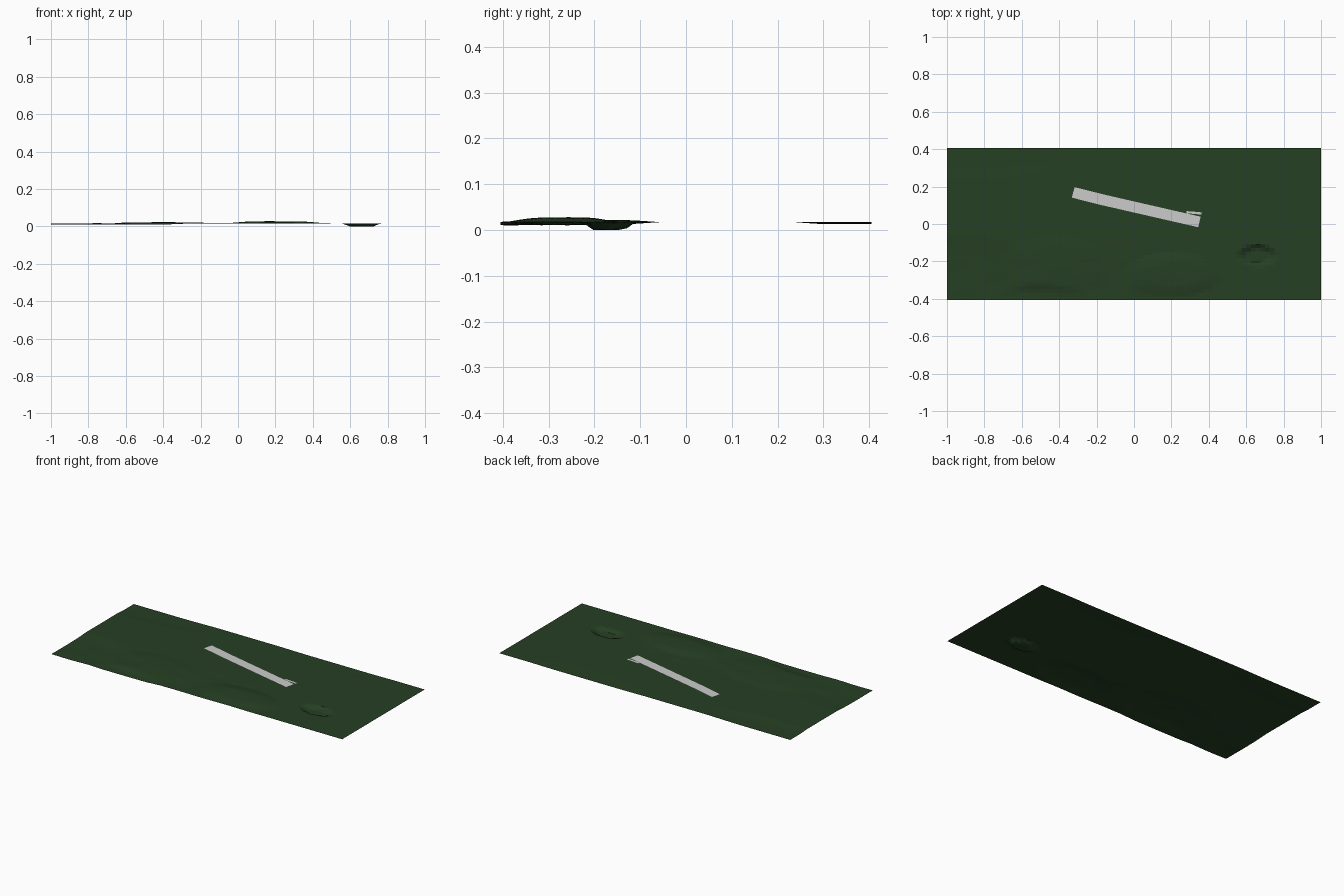
import bpy, bmesh, math
from mathutils import Vector

if "Cube" in bpy.data.objects:
    bpy.data.objects.remove(bpy.data.objects["Cube"])


def material(name, rgb):
    m = bpy.data.materials.new(name)
    m.diffuse_color = (*rgb, 1)
    m.use_nodes = True
    m.node_tree.nodes["Principled BSDF"].inputs["Base Color"].default_value = m.diffuse_color
    return m


def make_object(name, bm, mat=None):
    me = bpy.data.meshes.new(name)
    bm.to_mesh(me)
    bm.free()
    ob = bpy.data.objects.new(name, me)
    bpy.context.collection.objects.link(ob)
    if mat:
        me.materials.append(mat)
    return ob


# Low hills and hollows: centre x, y, radius x, y, height
BUMPS = [
    (0.20, -0.27, 0.26, 0.12, 0.010),
    (-0.42, -0.22, 0.30, 0.16, 0.005),
    (-0.90, -0.28, 0.35, 0.22, -0.006),
    (-0.50, -0.40, 0.25, 0.08, -0.006),
    (-0.85, 0.36, 0.45, 0.12, -0.004),
    (0.40, 0.42, 0.40, 0.12, -0.002),
    (0.66, -0.17, 0.10, 0.055, -0.022),
]


def height(x, y):
    z = 0.017
    for cx, cy, rx, ry, h in BUMPS:
        d = math.hypot((x - cx) / rx, (y - cy) / ry)
        if d < 1:
            z += h * min(1, 1.4 * (1 - d * d))
    # faint ripples on the rough front part only
    rough = min(1, max(0, (-0.06 - y) / 0.15)) * min(1, max(0, (0.5 - x) / 0.2))
    z += 0.0008 * rough * math.sin(17 * x + 5 * y) * math.sin(41 * y - 3 * x)
    return max(z, 0)


# Terrain sheet
bm = bmesh.new()
bmesh.ops.create_grid(bm, x_segments=80, y_segments=44, size=1)
for v in bm.verts:
    v.co.y *= 0.405
    v.co.z = height(v.co.x, v.co.y)
low = min(v.co.z for v in bm.verts)
for v in bm.verts:
    v.co.z -= low
make_object("terrain", bm, material("grass", (0.019, 0.05, 0.017)))


# Flat strips following a centre line
def strip(name, points, width, z):
    bm = bmesh.new()
    pts = [Vector(p) for p in points]
    rows = []
    for i, p in enumerate(pts):
        d = (pts[min(i + 1, len(pts) - 1)] - pts[max(i - 1, 0)]).normalized()
        n = Vector((-d.y, d.x)) * width / 2
        rows.append([bm.verts.new((*(p + s * n), z - low)) for s in (1, -1)])
    for a, b in zip(rows, rows[1:]):
        bm.faces.new((a[0], a[1], b[1], b[0]))
    return make_object(name, bm)


strip("runway", [(-0.325, 0.169), (-0.17, 0.130), (0.0, 0.091), (0.17, 0.052), (0.35, 0.011)], 0.058, 0.0182)
strip("taxiway", [(0.28, 0.063), (0.32, 0.060), (0.362, 0.056)], 0.012, 0.0184)
